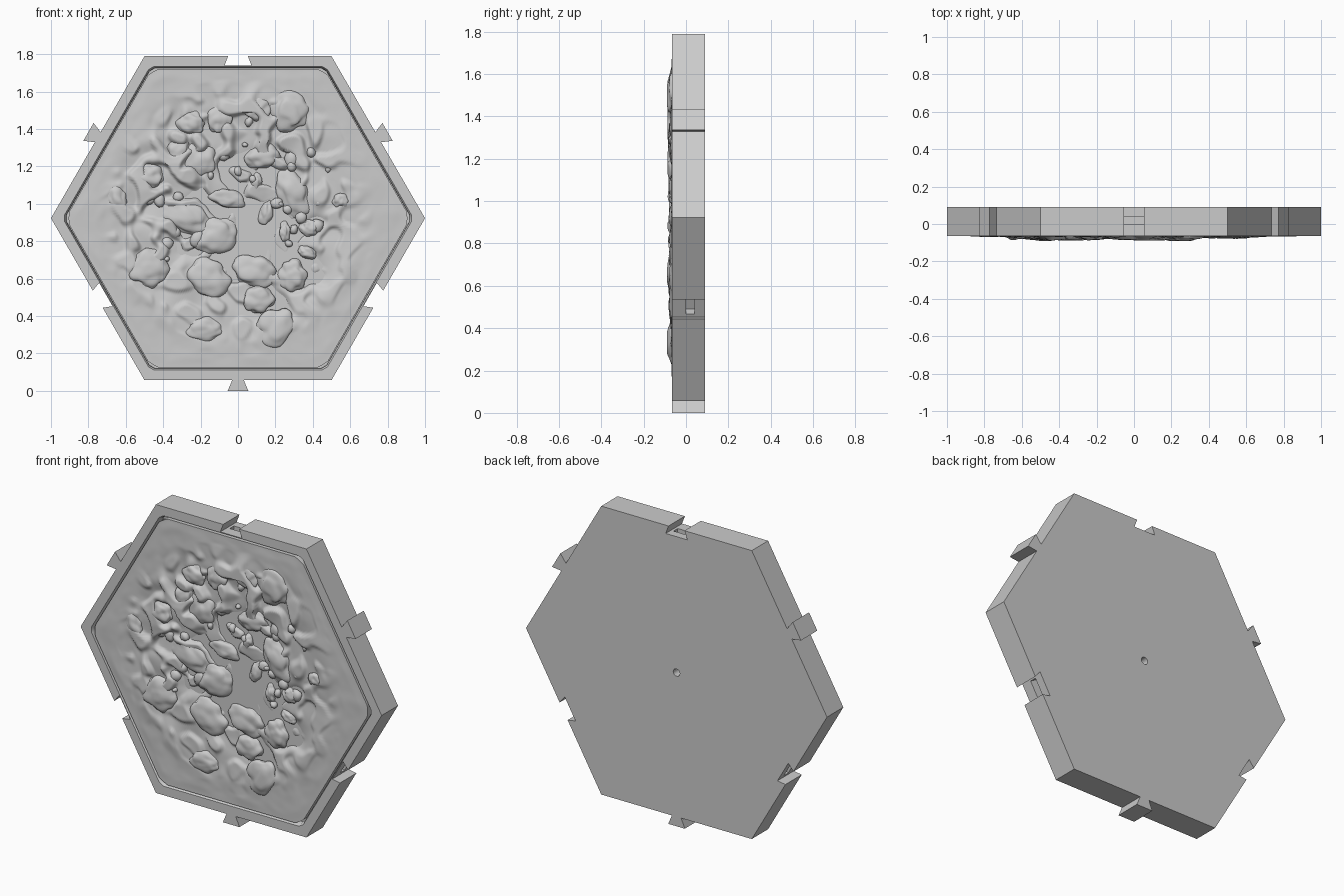
import bpy, bmesh, math, random
from mathutils import Vector, noise

if "Cube" in bpy.data.objects:
    bpy.data.objects.remove(bpy.data.objects["Cube"])

random.seed(4)
CZ = 0.923           # height of the tile centre
AP = 0.866           # hexagon apothem
FRONT, BACK = -0.065, 0.09


def shade(ob, angle):
    bpy.ops.object.select_all(action='DESELECT')
    ob.select_set(True)
    bpy.context.view_layer.objects.active = ob
    bpy.ops.object.shade_smooth_by_angle(angle=math.radians(angle))


def add_object(name, bm, angle=35):
    bmesh.ops.recalc_face_normals(bm, faces=bm.faces)
    me = bpy.data.meshes.new(name)
    bm.to_mesh(me)
    bm.free()
    ob = bpy.data.objects.new(name, me)
    bpy.context.collection.objects.link(ob)
    shade(ob, angle)
    return ob


def loft(bm, *layers):
    """Solid through matching xz outlines, given as (outline, y) pairs."""
    rows = [[bm.verts.new((x, y, z)) for x, z in o] for o, y in layers]
    bm.faces.new(rows[0])
    bm.faces.new(rows[-1][::-1])
    n = len(rows[0])
    for f, b in zip(rows, rows[1:]):
        for i in range(n):
            bm.faces.new((f[i], b[i], b[(i + 1) % n], f[(i + 1) % n]))


def on_edge(k, t, a):
    """Point at apothem a, offset t along hexagon side k."""
    n = math.radians(30 + 60 * k)
    return (a * math.cos(n) - t * math.sin(n), CZ + a * math.sin(n) + t * math.cos(n))


def hexagon(a, cut=0.02):
    h = a * math.tan(math.radians(30)) - cut
    return [on_edge(k, s * h, a) for k in range(6) for s in (-1, 1)]


def cut_with(target, bm, name):
    c = add_object(name, bm)
    m = target.modifiers.new(name, 'BOOLEAN')
    m.operation, m.solver, m.object = 'DIFFERENCE', 'EXACT', c
    c.hide_render = True
    bpy.context.view_layer.objects.active = target
    bpy.ops.object.modifier_apply(modifier=m.name)
    bpy.data.objects.remove(c)


# Tile frame: hexagon with alternating dovetail tabs and sockets
outline = []
half = AP * math.tan(math.radians(30))
for k in range(6):
    outline.append(on_edge(k, -half, AP))
    if k % 2 == 0:
        prof = [(-.031, 0), (-.055, .057), (.055, .057), (.031, 0)]
    else:
        prof = [(-.053, 0), (-.072, -.05), (.072, -.05), (.053, 0)]
    outline += [on_edge(k, t, AP + d) for t, d in prof]
bm = bmesh.new()
loft(bm, (outline, FRONT), (outline, BACK))
frame = add_object("tile_frame", bm)

# Recess for the terrain, with a slightly sloped inner rim
bm = bmesh.new()
loft(bm, (hexagon(.813), FRONT - .002), (hexagon(.804), -.05), (hexagon(.803), -.02))
cut_with(frame, bm, "recess_cutter")

# Small slots in the socket floors and a hole in the back
for k in (1, 3, 5):
    bm = bmesh.new()
    slot = [on_edge(k, t, a) for t, a in ((-.055, .77), (.055, .77), (.055, .83), (-.055, .83))]
    loft(bm, (slot, 0.0), (slot, .04))
    cut_with(frame, bm, "slot_cutter")
bm = bmesh.new()
ring = [(.022 * math.cos(i * math.pi / 8), CZ + .022 * math.sin(i * math.pi / 8)) for i in range(16)]
loft(bm, (ring, .03), (ring, .1))
cut_with(frame, bm, "back_hole_cutter")
shade(frame, 30)


# Terrain: rugged bank around a sunken middle
def smooth(a, b, v):
    v = max(0, min(1, (v - a) / (b - a)))
    return v * v * (3 - 2 * v)


def height(x, z, f):
    d = math.hypot((x - .1) / .95, z + .08)
    bank = smooth(.18, .58, d + .18 * noise.noise((x * 5, z * 5, 3)))
    r = math.hypot(x, z)
    rough = 1 - smooth(.5, .78, r)
    # the upper left is the most broken ground
    rough *= .8 + .8 * smooth(-.2, .4, z - x * .6)
    wx = x + .04 * noise.noise((x * 7, z * 7, 11))
    wz = z + .04 * noise.noise((x * 7, z * 7, 12))
    lumps = smooth(-.15, .25, noise.noise((wx * 11, wz * 11, 1))) - .5
    h = .032 + .034 * bank
    h += rough * (.022 * lumps + .012 * noise.noise((wx * 6, wz * 6, 4)))
    h += .004 * noise.noise((x * 7, z * 7, 8)) + .001 * noise.noise((x * 18, z * 18, 9))
    h += .010 * math.exp(-((r - .64) / .06) ** 2) * (noise.noise((x * 4, z * 4, 5)) + .3)
    e = smooth(.93, 1, f)
    return min(.088, h * (1 - e) + .064 * e)


RINGS, SEGS = 110, 330
bm = bmesh.new()
rows = []
for i in range(1, RINGS + 2):
    f = min(i / RINGS, 1)
    row = []
    for j in range(SEGS):
        a = 2 * math.pi * j / SEGS
        off = (a % (math.pi / 3)) - math.pi / 6
        r = min(.799 / math.cos(off), .905) * f
        x, z = r * math.cos(a), r * math.sin(a)
        y = -height(x, z, f) if i <= RINGS else -.018
        row.append(bm.verts.new((x, y, z + CZ)))
    rows.append(row)
for a, b in zip(rows, rows[1:]):
    for j in range(SEGS):
        k = (j + 1) % SEGS
        bm.faces.new((a[j], a[k], b[k], b[j]))
bm.faces.new(rows[0])
add_object("terrain", bm, 60)

# Flat floor showing between the rocks
bm = bmesh.new()
loft(bm, (hexagon(.56), -.04), (hexagon(.56), -.019))
add_object("flat_floor", bm)


# Rocks: flattened, noise-shaped spheres
def rock(bm, x, z, rx, rz, base, thick, sub=4):
    new = bmesh.ops.create_icosphere(bm, subdivisions=sub, radius=1)['verts']
    seed = Vector([random.random() * 50 for _ in range(3)])
    turn = random.uniform(-.5, .5)
    c, s = math.cos(turn), math.sin(turn)
    for v in new:
        p = v.co.copy()
        p *= 1.05 + .26 * noise.noise(p * 1.3 + seed) + .12 * noise.noise(p * 2.2 + seed)
        u, w = p.x * rx, p.z * rz
        y = max(-.0905, min(-.022, -base + p.y * thick))
        v.co = (x + u * c - w * s, y, z + u * s + w * c)


ROCKS = [
    (.28, 1.5, .10, .10), (.10, 1.51, .07, .06), (-.25, 1.43, .07, .06), (.29, 1.06, .08, .12),
    (-.27, .93, .13, .08), (-.12, .83, .11, .09), (-.48, .65, .10, .10), (-.17, .60, .12, .10),
    (.09, .64, .11, .08), (.11, .49, .08, .07), (.29, .62, .07, .08), (.20, .34, .09, .10),
    (-.18, .33, .09, .06), (.15, .95, .035, .06), (.38, .87, .05, .04), (.25, .85, .03, .05),
    (-.47, 1.15, .07, .06), (-.06, 1.03, .09, .05), (.13, 1.25, .09, .06), (-.20, 1.24, .08, .09),
    (.55, 1.02, .04, .04), (-.65, 1.03, .05, .07), (.37, .74, .05, .03), (-.32, 1.28, .06, .07),
    (-.10, 1.45, .06, .07), (.10, 1.12, .03, .04)]
bm = bmesh.new()
for x, z, rx, rz in ROCKS:
    far = smooth(.3, .55, math.hypot(x, z - CZ))
    rock(bm, x, z, rx, rz, .038 + .016 * far, .022 + .2 * min(rx, rz) - .006 * far)
add_object("rocks", bm, 60)

# Pebbles scattered round the edge of the sunken middle
bm = bmesh.new()
for i in range(30):
    a, r = random.uniform(-.6, 3.8), random.uniform(.22, .55)
    s = random.uniform(.015, .035)
    rock(bm, r * math.cos(a), CZ + r * math.sin(a), s, s * random.uniform(.8, 1.4), .048, .02, 2)
add_object("pebbles", bm, 60)
